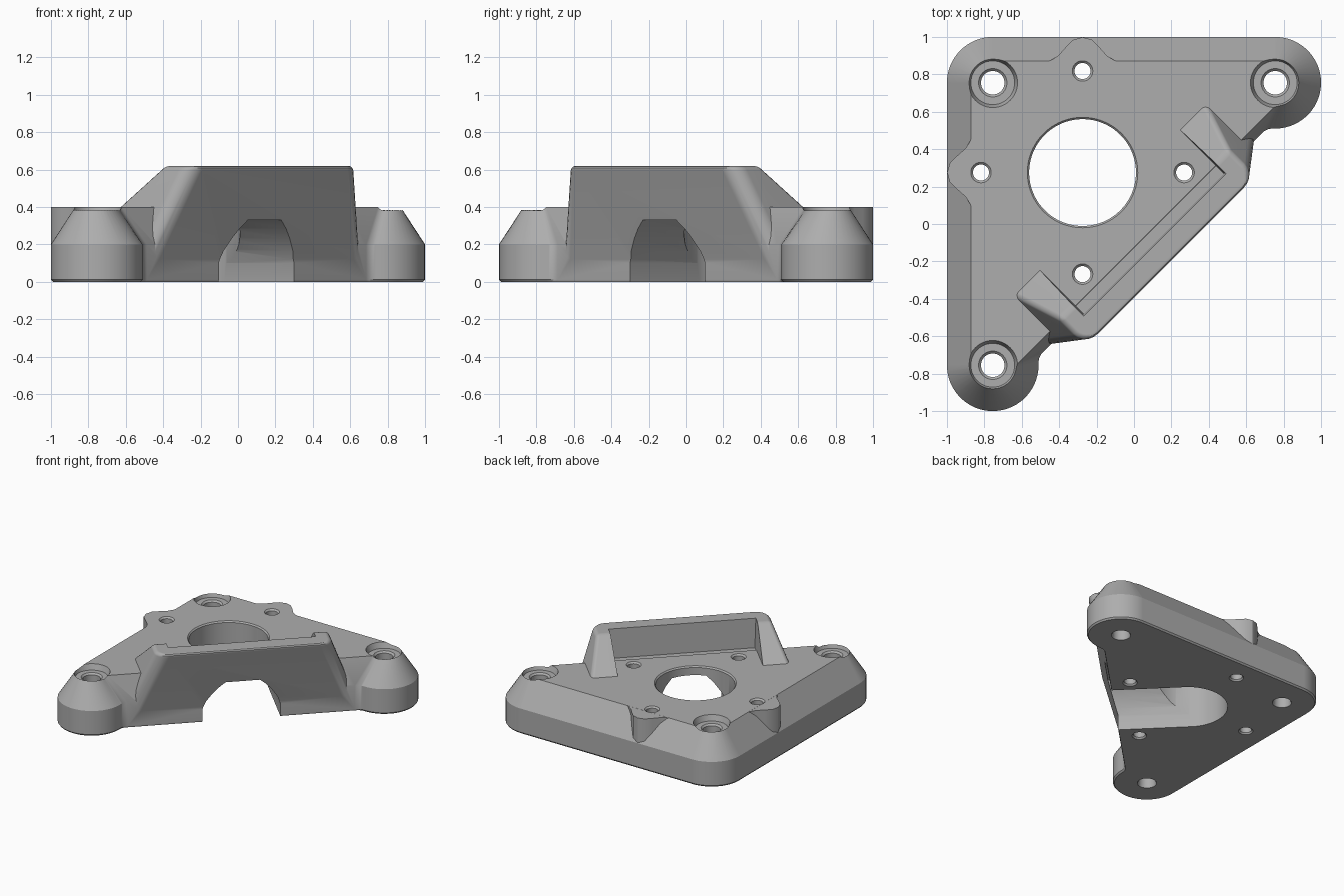
import bpy, bmesh, math
from mathutils import Vector, Matrix

if "Cube" in bpy.data.objects:
    bpy.data.objects.remove(bpy.data.objects["Cube"], do_unlink=True)

grey = bpy.data.materials.new("matte_grey")
grey.use_nodes = True
colour = (0.42, 0.42, 0.42, 1)
grey.diffuse_color = colour
grey.node_tree.nodes["Principled BSDF"].inputs["Base Color"].default_value = colour

# Everything is built symmetric about the y axis, then turned 45 degrees.
FOOT = 1.068
FEET = [(FOOT, 0), (-FOOT, 0), (0, FOOT)]
CENTRE = 0.389


def finish(name, bm):
    bmesh.ops.recalc_face_normals(bm, faces=bm.faces)
    mesh = bpy.data.meshes.new(name)
    bm.to_mesh(mesh)
    bm.free()
    mesh.materials.append(grey)
    ob = bpy.data.objects.new(name, mesh)
    bpy.context.collection.objects.link(ob)
    return ob


def loft(name, rings):
    bm = bmesh.new()
    loops = [[bm.verts.new(p) for p in ring] for ring in rings]
    n = len(loops[0])
    for a, b in zip(loops, loops[1:]):
        for i in range(n):
            j = (i + 1) % n
            bm.faces.new((a[i], a[j], b[j], b[i]))
    bm.faces.new(loops[0][::-1])
    bm.faces.new(loops[-1])
    return finish(name, bm)


def arc(cx, cy, r, start, end, n):
    angles = [math.radians(start + (end - start) * i / n) for i in range(n + 1)]
    return [(cx + r * math.cos(a), cy + r * math.sin(a)) for a in angles]


def lathe(name, place, profile, n=48):
    return loft(name, [[(x, y, z) for x, y in arc(*place, r, 0, 360, n)[:-1]] for r, z in profile])


def boolean(target, tool, operation):
    mod = target.modifiers.new("join", "BOOLEAN")
    mod.operation, mod.object, mod.solver = operation, tool, "EXACT"
    bpy.context.view_layer.objects.active = target
    bpy.ops.object.modifier_apply(modifier=mod.name)
    bpy.data.objects.remove(tool, do_unlink=True)


# Slab: rounded triangle with concave fillets between feet and front edge
def outline(inset, z):
    r, line, f = 0.245 - inset, 0.14 - 0.4 * inset, 0.08
    du = math.sqrt((r + f) ** 2 - (line + f) ** 2)
    phi = math.degrees(math.atan2(line + f, du))
    half = arc(FOOT - du, -line - f, f, 90, phi, 6)
    half += arc(FOOT, 0, r, phi - 180, 45, 24)[1:]
    half += arc(0, FOOT, r, 45, 90, 8)
    whole = half + [(-x, y) for x, y in half[-2::-1]]
    return [(x, y, z) for x, y in whole]


plate = loft("mounting_bracket", [outline(0.01, 0), outline(0, 0.012),
                                  outline(0, 0.2), outline(0.13, 0.4)])

# Raised front wall, leaning outward, with sloping ends and back
def rect(half, front, back, z):
    return [(-half, front, z), (half, front, z), (half, back, z), (-half, back, z)]


wall = loft("raised_wall", [rect(0.83, -0.14, 0.51, 0.12), rect(0.64, -0.285, -0.08, 0.62)])
bm = bmesh.new()
bm.from_mesh(wall.data)


def bevel(edges, width, segments):
    bmesh.ops.bevel(bm, geom=edges, offset=width, segments=segments,
                    profile=0.5, affect="EDGES", clamp_overlap=True)


def rising(e):
    return abs(e.verts[0].co.z - e.verts[1].co.z) > 0.1


bevel([e for e in bm.edges if rising(e) and all(v.co.y < 0 for v in e.verts)], 0.09, 6)
bevel([e for e in bm.edges if all(v.co.z > 0.6 for v in e.verts)
       or (rising(e) and max(v.co.y for v in e.verts) > 0.3)], 0.025, 3)
bm.to_mesh(wall.data)
bm.free()

# Pocket behind the wall
pocket = loft("pocket_cutter", [rect(0.53, -0.15, 0.9, 0.39), rect(0.545, -0.165, 0.9, 0.8)])
boolean(wall, pocket, "DIFFERENCE")
boolean(plate, wall, "UNION")

# Edge bosses beside the two rear screw holes
bell = [(0, 0.199), (0.05, 0.185), (0.09, 0.145), (0.13, 0.1), (0.17, 0.075), (0.23, 0.055)]
profile = [(-t, s) for t, s in bell[:0:-1]] + bell + [(0.23, -0.02), (-0.23, -0.02)]
for side in (1, -1):
    turn = Matrix.Rotation(math.radians(-45 * side), 4, "Z")
    # foot of each boss sits just inside the chamfered edge
    start = turn @ Vector((-0.275 * side, 0.8, 0))
    shift = Matrix.Translation(turn.inverted() @ start)
    rings = [[turn @ shift @ Vector((t, s, z)) for t, s in profile] for z in (0.15, 0.3995)]
    boolean(plate, loft("edge_boss", rings), "UNION")

# Arched channel from the central bore out through the wall
side_arc = [(0.285, -0.1), (0.285, 0.1), (0.262, 0.165), (0.22, 0.23), (0.175, 0.285), (0.126, 0.33)]
arch = side_arc + [(-x, z) for x, z in side_arc[::-1]]
boolean(plate, loft("channel_cutter", [[(x, y, z) for x, z in arch] for y in (-0.8, CENTRE)]),
        "DIFFERENCE")

# Central bore
boolean(plate, lathe("bore_cutter", (0, CENTRE),
                     [(0.2855, -0.1), (0.2855, 0.39), (0.305, 0.41)], 96), "DIFFERENCE")

# Four small screw holes
for sx in (1, -1):
    for sy in (1, -1):
        place = (sx * 0.384, CENTRE + sy * 0.384)
        boolean(plate, lathe("screw_cutter", place,
                             [(0.06, -0.01), (0.043, 0.012), (0.043, 0.388), (0.065, 0.41)], 32),
                "DIFFERENCE")

# Counterbored foot holes
for place in FEET:
    boolean(plate, lathe("foot_cutter", place,
                         [(0.075, -0.01), (0.063, 0.012), (0.063, 0.343), (0.076, 0.356),
                          (0.117, 0.356), (0.15, 0.45)]), "DIFFERENCE")

# Turn into place and shade
plate.data.transform(Matrix.Rotation(math.radians(45), 4, "Z"))
bpy.ops.object.select_all(action="DESELECT")
plate.select_set(True)
bpy.context.view_layer.objects.active = plate
bpy.ops.object.shade_smooth_by_angle(angle=math.radians(30))
weighted = plate.modifiers.new("even_shading", "WEIGHTED_NORMAL")
weighted.keep_sharp = True
